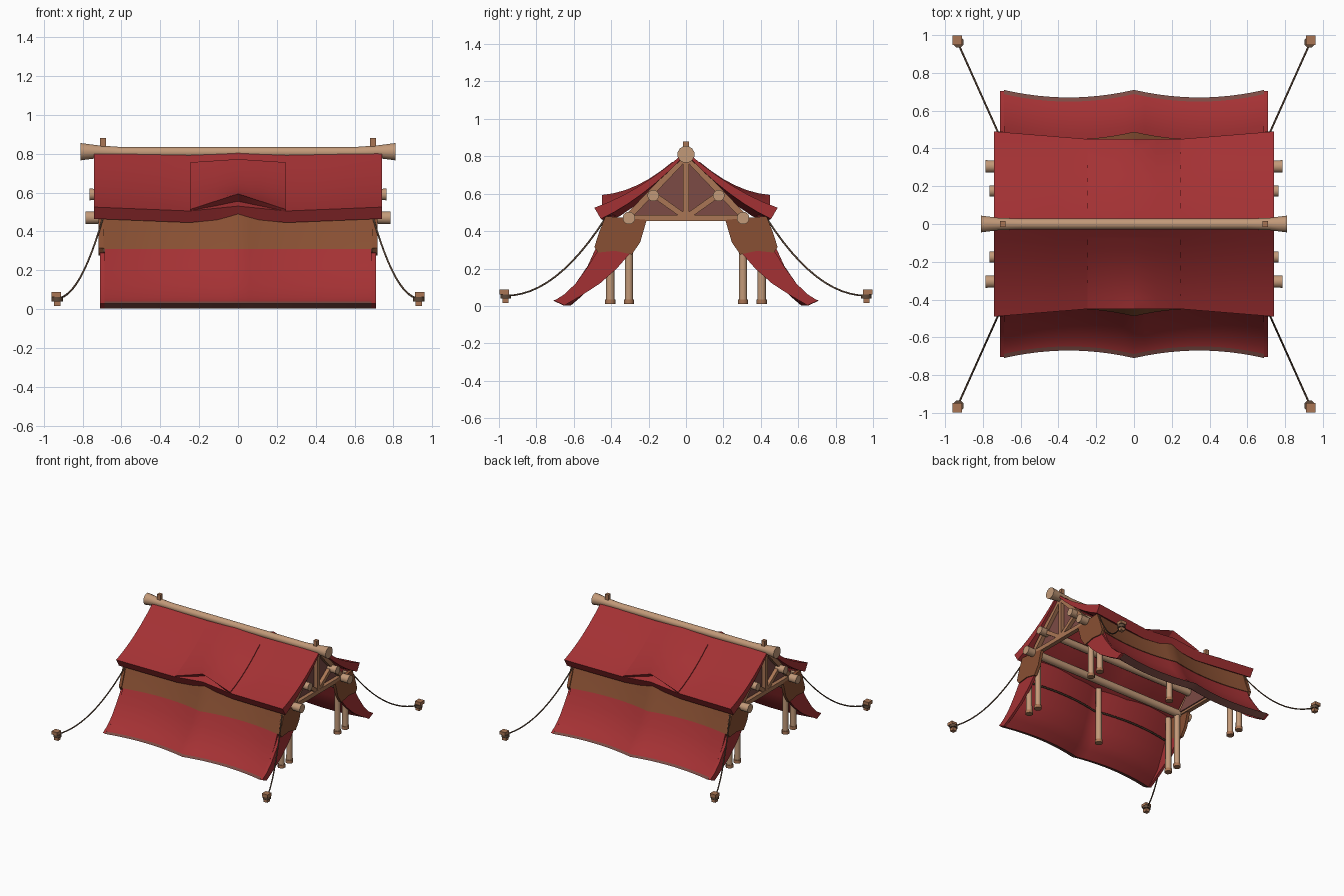
import bpy, bmesh, math
from mathutils import Vector

if "Cube" in bpy.data.objects:
    bpy.data.objects.remove(bpy.data.objects["Cube"])


def material(name, rgb):
    m = bpy.data.materials.new(name)
    m.diffuse_color = (*rgb, 1)
    m.use_nodes = True
    m.node_tree.nodes["Principled BSDF"].inputs["Base Color"].default_value = m.diffuse_color
    return m


RED = material("red cloth", (0.37, 0.031, 0.034))
BROWN = material("brown cloth", (0.25, 0.080, 0.033))
MAUVE = material("gable lining", (0.20, 0.070, 0.058))
PALE = material("pale wood", (0.54, 0.32, 0.19))
WOOD = material("post wood", (0.40, 0.18, 0.09))
ROPE = material("rope", (0.11, 0.065, 0.04))


def loft(name, rings, mat, angle=28, second=None, strips=()):
    """Join equal closed rings of points, cap both ends. Strips get the second material."""
    bm = bmesh.new()
    vs = [[bm.verts.new(p) for p in r] for r in rings]
    n = len(rings[0])
    for a, b in zip(vs, vs[1:]):
        for i in range(n):
            j = (i + 1) % n
            bm.faces.new((a[i], a[j], b[j], b[i])).material_index = int(i in strips)
    bm.faces.new(vs[0])
    bm.faces.new(vs[-1])
    bmesh.ops.recalc_face_normals(bm, faces=bm.faces)
    me = bpy.data.meshes.new(name)
    me.materials.append(mat)
    if second:
        me.materials.append(second)
    bm.to_mesh(me)
    bm.free()
    ob = bpy.data.objects.new(name, me)
    bpy.context.collection.objects.link(ob)
    bpy.ops.object.select_all(action='DESELECT')
    ob.select_set(True)
    bpy.context.view_layer.objects.active = ob
    bpy.ops.object.shade_smooth_by_angle(angle=math.radians(angle))
    return ob


def pole(name, stations, mat, sides=12):
    """Round bar through (point, radius) stations on a straight line."""
    pts = [Vector(p) for p, r in stations]
    q = (pts[-1] - pts[0]).to_track_quat('Z', 'Y')
    ang = [2 * math.pi * (i + 0.5) / sides for i in range(sides)]
    return loft(name, [[Vector(p) + q @ Vector((r * math.cos(a), r * math.sin(a), 0)) for a in ang]
                       for p, r in stations], mat, 50)


def bar(name, a, b, w, mat):
    """Square timber from a to b."""
    return pole(name, [(a, w * 0.707), (b, w * 0.707)], mat, 4)


def rope(name, pts, r):
    cu = bpy.data.curves.new(name, 'CURVE')
    cu.dimensions = '3D'
    cu.bevel_depth = r
    cu.bevel_resolution = 1
    sp = cu.splines.new('POLY')
    sp.points.add(len(pts) - 1)
    for p, co in zip(sp.points, pts):
        p.co = (*co, 1)
    cu.materials.append(ROPE)
    ob = bpy.data.objects.new(name, cu)
    bpy.context.collection.objects.link(ob)


def plate(name, yz, x, t, mat):
    return loft(name, [[(x + d, y, z) for y, z in yz] for d in (-t / 2, t / 2)], mat)


def span(a, n):
    return [-a + 2 * a * i / n for i in range(n + 1)]


def roof(x, t):
    """Outer roof surface: t runs from the ridge to the eave."""
    ax = abs(x)
    k = max(0, (ax - 0.25) / 0.49)
    c = max(0, 1 - ax / 0.25)
    ey, ez = 0.45 + 0.04 * k, 0.505 + 0.02 * k + 0.025 * c
    top = 0.795 + 0.015 * k + 0.015 * c
    return 0.02 + (ey - 0.02) * t, top + (ez - top) * t - 0.12 * t * (1 - t)


def sag(x):
    u = min(1, abs(x) / 0.69)
    return 0.04 * 4 * u * (1 - u)


def sheet(name, a, n, s, profile, mat, second, strips):
    return loft(name, [[(x, s * (y - sag(x)), z) for y, z in profile] for x in span(a, n)],
                mat, 28, second, strips)


T = [i / 6 for i in range(7)]
XR = [-0.74, -0.58, -0.41, -0.25, -0.12, 0, 0.12, 0.25, 0.41, 0.58, 0.74]

for s, side in ((-1, "front"), (1, "back")):
    # upper roof cloth, thicker at the eave
    rings = []
    for x in XR:
        out = [roof(x, t) for t in T]
        inn = [(y - 0.035 * t, z - 0.02 - 0.04 * t) for (y, z), t in zip(out, T)]
        rings.append([(x, s * y, z) for y, z in out + inn[::-1]])
    loft(side + "_roof", rings, RED)

    # raised roof patch, lifted in the middle, open lip facing down
    rings = []
    for x in (-0.245, -0.12, 0, 0.12, 0.245):
        lift = 0.055 * (1 - abs(x) / 0.245)
        base = [roof(x, 0.12 + 0.88 * t) for t in T]
        under = [roof(x, 0.12 + (0.88 - 0.6 * lift / 0.055 * 0.25) * t) for t in T]
        up = [(y, z + 0.008 + lift * t * t) for (y, z), t in zip(base, T)]
        low = [(y, z - 0.005) for y, z in under]
        rings.append([(x, s * y, z) for y, z in up + low[::-1]])
    loft(side + "_roof_patch", rings, RED)

    # brown wall band lined in red, and red skirt with a dull hem, sagging between the posts
    sheet(side + "_wall_band", 0.70, 24, s,
          [(0.42, 0.51), (0.455, 0.40), (0.488, 0.31), (0.472, 0.31), (0.44, 0.40), (0.405, 0.51)],
          BROWN, RED, (3, 4))
    sheet(side + "_skirt", 0.688, 24, s,
          [(0.475, 0.325), (0.525, 0.215), (0.59, 0.12), (0.65, 0.062), (0.688, 0.038), (0.71, 0.028),
           (0.655, 0.003), (0.60, 0.05), (0.55, 0.10), (0.505, 0.20), (0.46, 0.315)],
          RED, MAUVE, (4, 5))
    rope(side + "_lacing", [(x, s * (0.452 - sag(x)), 0.305) for x in span(0.68, 24)], 0.007)

    # purlins with flared ends
    for y, z, r, L in ((0.305, 0.47, 0.034, 0.785), (0.175, 0.59, 0.031, 0.765)):
        pole(side + "_purlin", [((-L, s * y, z), r), ((-L + 0.12, s * y, z), r * 0.88),
                                ((L - 0.12, s * y, z), r * 0.88), ((L, s * y, z), r)], PALE)

    # posts with round feet
    for x, y in ((-0.67, 0.305), (-0.67, 0.405), (0, 0.405), (0.67, 0.305), (0.67, 0.405)):
        pole(side + "_post", [((x, s * y, 0.02), 0.023), ((x, s * y, 0.47), 0.022)], PALE)
        pole(side + "_post_foot", [((x, s * y, 0.01), 0.029), ((x, s * y, 0.035), 0.029)], WOOD, 8)

    for e in (-1, 1):
        # end flaps folded round the corners
        plate(side + "_end_flap_upper",
              [(s * y, z) for y, z in ((0.21, 0.46), (0.43, 0.48), (0.462, 0.40), (0.49, 0.315),
                                       (0.47, 0.285), (0.38, 0.295), (0.29, 0.275), (0.245, 0.34))],
              e * 0.705, 0.024, BROWN)
        plate(side + "_end_flap_lower",
              [(s * y, z) for y, z in ((0.30, 0.28), (0.38, 0.295), (0.475, 0.29), (0.525, 0.21),
                                       (0.59, 0.12), (0.65, 0.062), (0.705, 0.028), (0.65, 0.003),
                                       (0.56, 0.055), (0.46, 0.12), (0.37, 0.20))],
              e * 0.698, 0.022, RED)

        # guy rope and ground peg
        a, b = Vector((e * 0.695, s * 0.43, 0.47)), Vector((e * 0.935, s * 0.965, 0.055))
        rope(side + "_guy_rope", [a.lerp(b, i / 12) - Vector((0, 0, 0.42 * i / 12 * (1 - i / 12)))
                                  for i in range(13)], 0.005)
        bar(side + "_peg", (e * 0.93, s * 0.965, 0.015), (e * 0.93, s * 0.965, 0.08), 0.034, WOOD)
        bar(side + "_peg_head", (e * 0.935, s * 0.972, 0.062), (e * 0.935, s * 0.972, 0.087), 0.05, WOOD)
        pole(side + "_peg_knot", [((e * 0.93, s * 0.963, 0.04), 0.031),
                                  ((e * 0.93, s * 0.963, 0.062), 0.031)], ROPE, 8)

        # rafters and struts of the gable truss
        X = e * 0.70
        bar(side + "_rafter", (X, s * 0.01, 0.79), (X, s * 0.305, 0.48), 0.034, WOOD)
        bar(side + "_strut", (X, s * 0.01, 0.48), (X, s * 0.165, 0.59), 0.03, WOOD)

# ridge beam with flared ends
pole("ridge_beam", [((-0.81, 0, 0.81), 0.046), ((-0.72, 0, 0.81), 0.034), ((-0.6, 0, 0.806), 0.029),
                    ((0.6, 0, 0.806), 0.029), ((0.72, 0, 0.81), 0.034), ((0.81, 0, 0.81), 0.046)], PALE)

# gable panels, tie beams, king posts and ridge pegs
for e in (-1, 1):
    plate("gable_panel", [(-0.29, 0.47), (0.29, 0.47), (0.16, 0.63), (0, 0.79), (-0.16, 0.63)],
          e * 0.68, 0.012, MAUVE)
    bar("tie_beam", (e * 0.70, -0.30, 0.47), (e * 0.70, 0.30, 0.47), 0.034, WOOD)
    bar("king_post", (e * 0.70, 0, 0.47), (e * 0.70, 0, 0.79), 0.032, WOOD)
    bar("ridge_peg", (e * 0.695, 0, 0.79), (e * 0.695, 0, 0.88), 0.03, WOOD)
